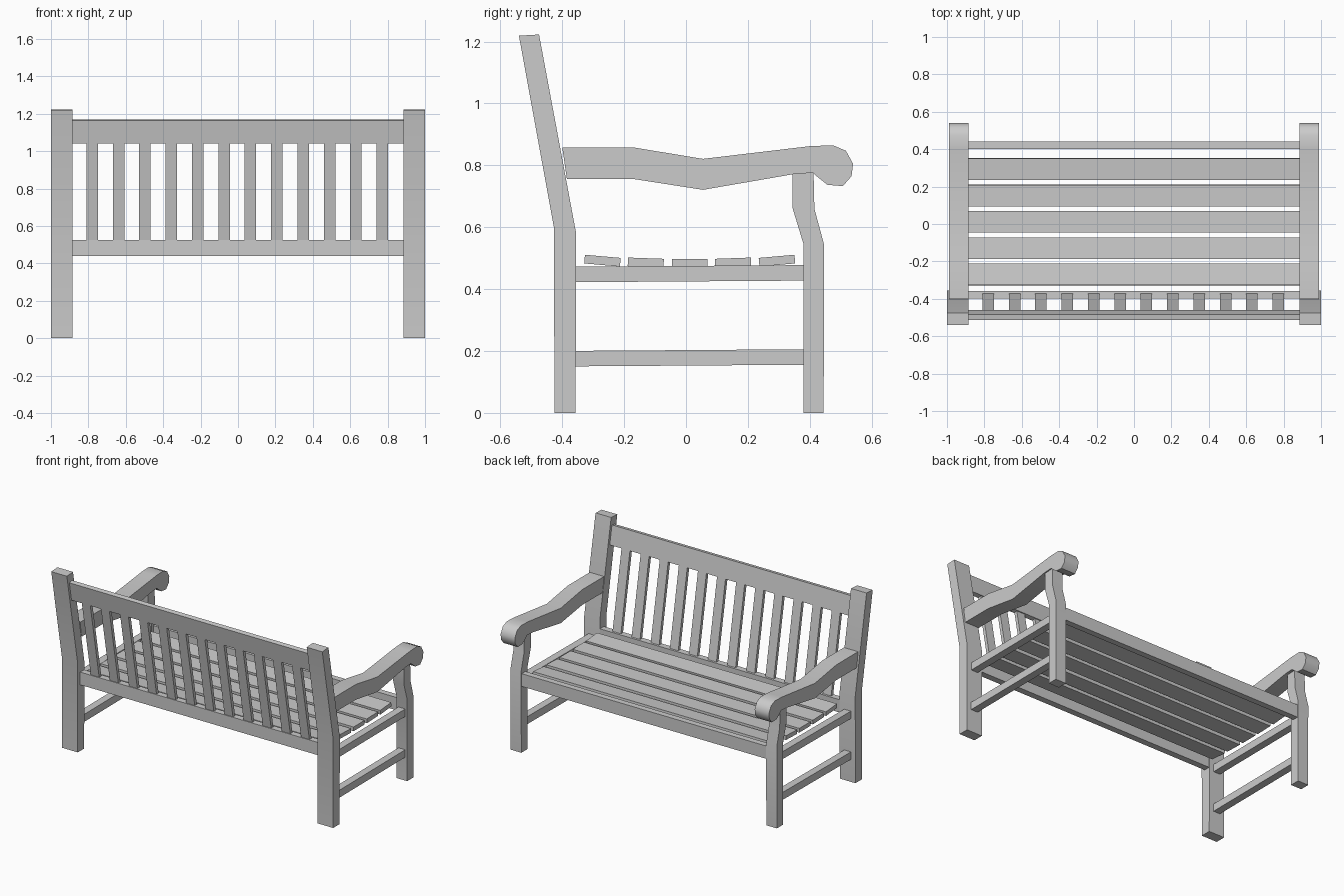
import bpy, bmesh, math

if "Cube" in bpy.data.objects:
    bpy.data.objects.remove(bpy.data.objects["Cube"])

parts = []


def extrude_profile(name, profile, x0, x1, mirror=False):
    """Extrude a side profile of (y, z) points from x0 to x1."""
    bm = bmesh.new()
    face = bm.faces.new([bm.verts.new((x0, y, z)) for y, z in profile])
    res = bmesh.ops.extrude_face_region(bm, geom=[face])
    verts = [v for v in res["geom"] if isinstance(v, bmesh.types.BMVert)]
    bmesh.ops.translate(bm, vec=(x1 - x0, 0, 0), verts=verts)
    bmesh.ops.recalc_face_normals(bm, faces=bm.faces)
    mesh = bpy.data.meshes.new(name)
    bm.to_mesh(mesh)
    bm.free()
    ob = bpy.data.objects.new(name, mesh)
    bpy.context.collection.objects.link(ob)
    if mirror:
        ob.modifiers.new("Mirror", "MIRROR")
    parts.append(ob)
    return ob


def rect(y, z, depth, height, angle=0.0):
    """Rectangle profile centred on (y, z), rotated about x."""
    c, s = math.cos(angle), math.sin(angle)
    corners = [(-1, -1), (1, -1), (1, 1), (-1, 1)]
    return [(y + a * depth / 2 * c - b * height / 2 * s,
             z + a * depth / 2 * s + b * height / 2 * c) for a, b in corners]


LEAN = math.radians(10.4)
INNER = 0.885

# Back posts: upright below the seat, leaning above it
extrude_profile("back_posts", [(-0.425, 0), (-0.357, 0), (-0.355, 0.58), (-0.475, 1.223),
                               (-0.54, 1.219), (-0.427, 0.60)], INNER, 1.0, True)

# Front legs with a swept-back top
extrude_profile("front_legs", [(0.38, 0), (0.445, 0), (0.446, 0.545), (0.415, 0.66), (0.412, 0.79),
                               (0.345, 0.79), (0.345, 0.66), (0.38, 0.545)], 0.904, 0.982, True)

# Wavy armrests ending in a scroll
extrude_profile("armrests", [(-0.40, 0.858), (-0.17, 0.858), (0.055, 0.821), (0.40, 0.862),
                             (0.475, 0.865), (0.517, 0.847), (0.54, 0.805), (0.535, 0.765),
                             (0.507, 0.733), (0.457, 0.737), (0.422, 0.765), (0.41, 0.776),
                             (0.35, 0.772), (0.055, 0.721), (-0.17, 0.756), (-0.385, 0.756)],
                INNER, 0.99, True)

# Side stretchers
for name, z in (("seat_side_rails", 0.45), ("lower_side_rails", 0.178)):
    extrude_profile(name, rect(0.01, z, 0.76, 0.05, 0.007), 0.918, 0.968, True)

# Long rails
extrude_profile("front_seat_rail", rect(0.42, 0.483, 0.04, 0.085), -0.91, 0.91)
extrude_profile("back_seat_rail", rect(-0.378, 0.483, 0.042, 0.085), -INNER, INNER)
extrude_profile("top_back_rail", rect(-0.487, 1.105, 0.03, 0.127, LEAN), -INNER, INNER)

# Seat slats laid on a shallow curve
for i, (y, z, deg) in enumerate([(-0.27, 0.492, -5), (-0.13, 0.486, -2), (0.012, 0.484, 0),
                                 (0.152, 0.486, 2), (0.294, 0.492, 5)]):
    extrude_profile(f"seat_slat_{i + 1}", rect(y, z, 0.116, 0.028, math.radians(deg)), -INNER, INNER)

# Upright back slats
for i in range(12):
    x = (i - 5.5) * 0.141 - 0.004
    extrude_profile(f"back_slat_{i + 1}", rect(-0.43, 0.783, 0.022, 0.56, LEAN), x - 0.031, x + 0.031)

# Smooth gentle bends, keep corners sharp
bpy.ops.object.select_all(action="DESELECT")
for ob in parts:
    ob.select_set(True)
bpy.context.view_layer.objects.active = parts[0]
bpy.ops.object.shade_smooth_by_angle(angle=math.radians(50))
